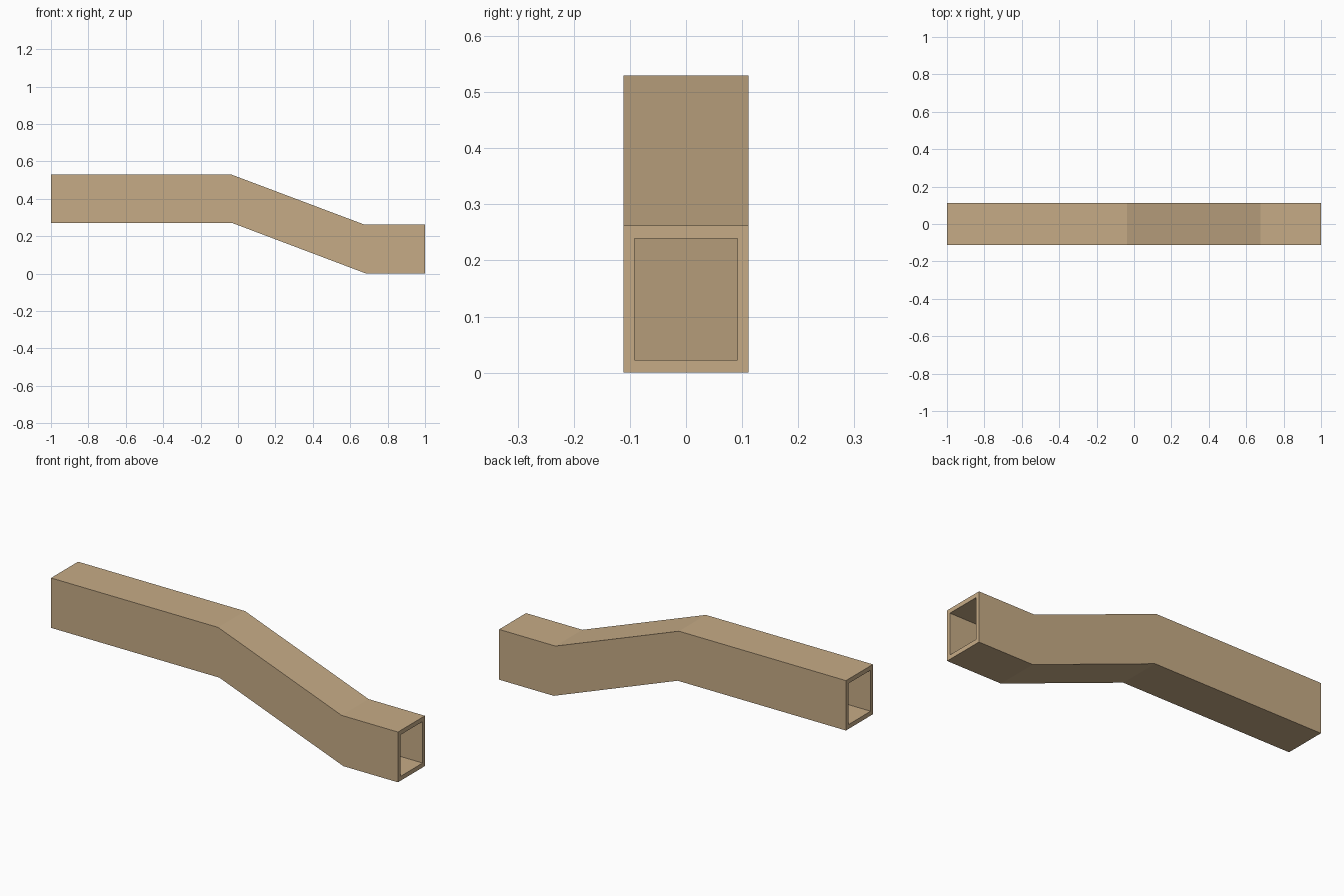
import bpy
import bmesh

if "Cube" in bpy.data.objects:
    bpy.data.objects.remove(bpy.data.objects["Cube"])

# Side profile stations: (x, z) along bottom and top of the outer tube
BOTTOM = [(-1.0, 0.27), (-0.03, 0.27), (0.685, 0.0), (1.0, 0.0)]
TOP = [(-1.0, 0.53), (-0.037, 0.53), (0.675, 0.262), (1.0, 0.262)]
HALF_W = 0.111
WALL_Y, WALL_Z = 0.019, 0.023

mat = bpy.data.materials.new("tan")
mat.diffuse_color = (0.565, 0.410, 0.240, 1.0)
mat.use_nodes = True
mat.node_tree.nodes["Principled BSDF"].inputs["Base Color"].default_value = mat.diffuse_color

bm = bmesh.new()


def ring(b, t, inset):
    """Four corners of one rectangular section; inset=1 gives the inner bore."""
    w, d = HALF_W - WALL_Y * inset, WALL_Z * inset
    pts = [(b[0], -w, b[1] + d), (b[0], w, b[1] + d),
           (t[0], w, t[1] - d), (t[0], -w, t[1] - d)]
    return [bm.verts.new(p) for p in pts]


def bridge(r0, r1):
    for i in range(4):
        j = (i + 1) % 4
        bm.faces.new((r0[i], r0[j], r1[j], r1[i]))


outer = [ring(b, t, 0) for b, t in zip(BOTTOM, TOP)]
inner = [ring(b, t, 1) for b, t in zip(BOTTOM, TOP)]

# Outer skin, bore, and the two open end rims
for rings in (outer, inner):
    for a, b in zip(rings, rings[1:]):
        bridge(a, b)
for end in (0, -1):
    bridge(outer[end], inner[end])

bmesh.ops.recalc_face_normals(bm, faces=bm.faces[:])
mesh = bpy.data.meshes.new("bent_square_duct")
bm.to_mesh(mesh)
bm.free()
mesh.materials.append(mat)
duct = bpy.data.objects.new("bent_square_duct", mesh)
bpy.context.collection.objects.link(duct)
